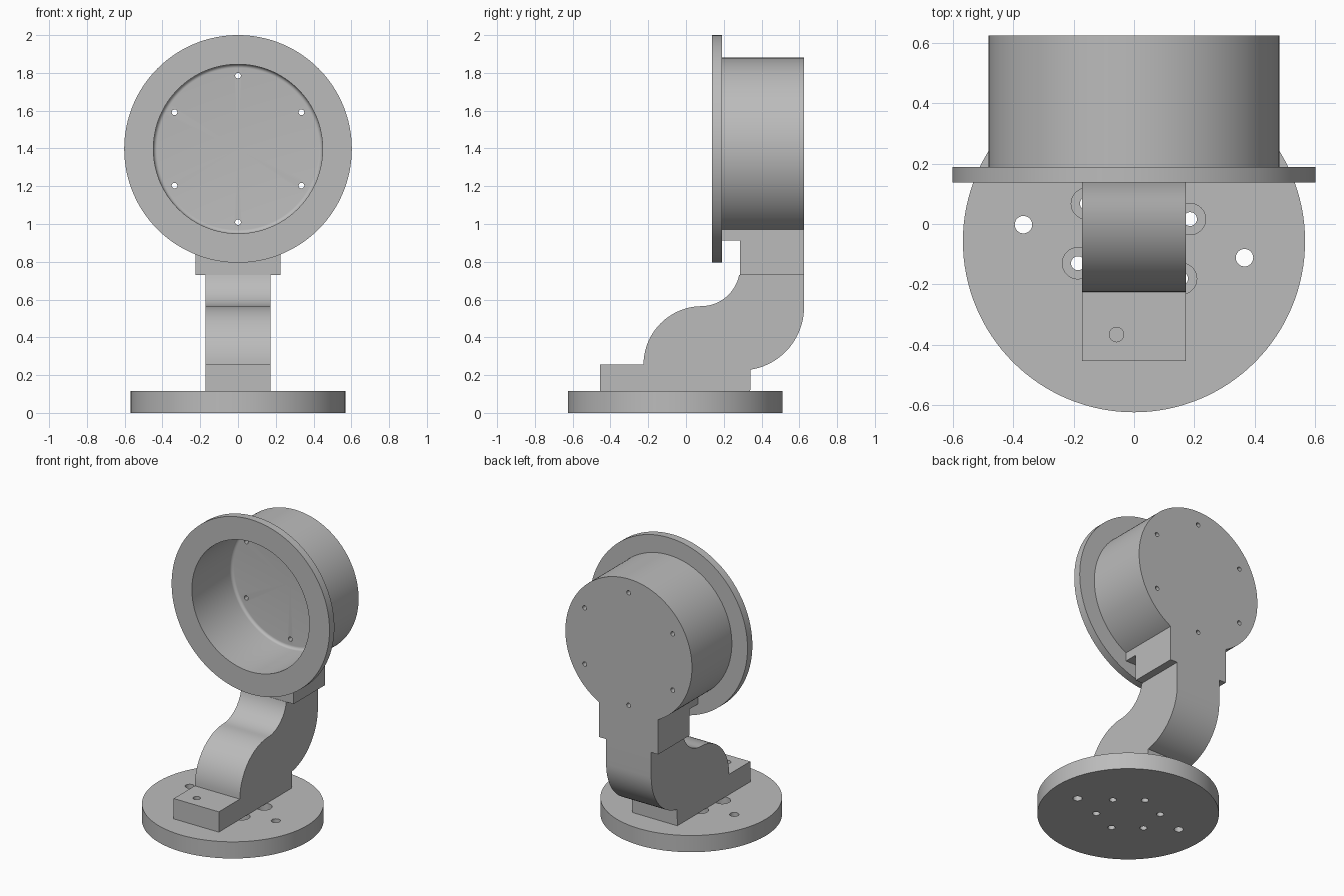
import bpy, bmesh
from math import sin, cos, radians, pi
from mathutils import Matrix, Vector

cube = bpy.data.objects.get("Cube")
if cube:
    bpy.data.objects.remove(cube, do_unlink=True)

grey = bpy.data.materials.new("plain grey")
grey.use_nodes = True
COLOUR = (0.5, 0.5, 0.5, 1)
grey.diffuse_color = COLOUR
grey.node_tree.nodes["Principled BSDF"].inputs["Base Color"].default_value = COLOUR

BASE_Y, BASE_TOP = -0.057, 0.115
HEAD_Z, DRUM_R, BACK_Y = 1.3975, 0.483, 0.625
ARM_W, BRACKET_W = 0.172, 0.225


def make(name, bm):
    """Turn a bmesh into a grey object."""
    bmesh.ops.recalc_face_normals(bm, faces=bm.faces)
    mesh = bpy.data.meshes.new(name)
    bm.to_mesh(mesh)
    bm.free()
    mesh.materials.append(grey)
    ob = bpy.data.objects.new(name, mesh)
    bpy.context.collection.objects.link(ob)
    return ob


def cylinder(name, start, end, radius, segments=32):
    """Cylinder between two points."""
    start, end = Vector(start), Vector(end)
    axis = end - start
    turn = axis.to_track_quat('Z', 'Y').to_matrix().to_4x4()
    bm = bmesh.new()
    bmesh.ops.create_cone(bm, cap_ends=True, segments=segments, radius1=radius,
                          radius2=radius, depth=axis.length,
                          matrix=Matrix.Translation((start + end) / 2) @ turn)
    return make(name, bm)


def slab(name, outline, half_width):
    """Side outline (y, z) extruded across x."""
    bm = bmesh.new()
    face = bm.faces.new([bm.verts.new((-half_width, y, z)) for y, z in outline])
    new = bmesh.ops.extrude_face_region(bm, geom=[face])["geom"]
    bmesh.ops.translate(bm, vec=(2 * half_width, 0, 0),
                        verts=[v for v in new if isinstance(v, bmesh.types.BMVert)])
    return make(name, bm)


def arc(cy, cz, r, a0, a1, steps=20):
    angles = [radians(a0 + (a1 - a0) * i / steps) for i in range(steps + 1)]
    return [(cy + r * cos(a), cz + r * sin(a)) for a in angles]


def cut(target, cutter):
    """Subtract the cutter and discard it."""
    cutter.hide_render = True
    mod = target.modifiers.new("cut", 'BOOLEAN')
    mod.operation, mod.solver, mod.object = 'DIFFERENCE', 'EXACT', cutter
    bpy.context.view_layer.objects.active = target
    bpy.ops.object.modifier_apply(modifier=mod.name)
    bpy.data.objects.remove(cutter, do_unlink=True)


def drill(target, x, y, z0, z1, radius):
    cut(target, cylinder("drill", (x, y, z0), (x, y, z1), radius))


# Round base with a ring of counterbored holes and two plain ones
base = cylinder("base_plate", (0, BASE_Y, 0), (0, BASE_Y, BASE_TOP), 0.568, 128)
for i in range(6):
    a = radians(21.5 + 60 * i)
    x, y = 0.2 * cos(a), BASE_Y + 0.2 * sin(a)
    drill(base, x, y, 0.055, 0.2, 0.052)
    drill(base, x, y, -0.1, 0.2, 0.023)
for angle in (171.5, -8.5):
    a = radians(angle)
    drill(base, 0.371 * cos(a), BASE_Y + 0.371 * sin(a), -0.1, 0.2, 0.029)

# Foot and S-shaped arm in one profile
outline = [(-0.455, BASE_TOP), (-0.455, 0.255)]
outline += arc(0.085, 0.255, 0.31, 180, 90)
outline += arc(0.08, 0.77, 0.205, -88, -11)
outline += [(0.285, 0.73), (BACK_Y, 0.73)]
outline += arc(0.29, 0.56, 0.335, 0, -81)
outline += [(0.34, BASE_TOP)]
arm = slab("curved_arm", outline, ARM_W)
drill(arm, -0.058, -0.367, 0.13, 0.4, 0.024)

# Bracket that cradles the drum
bracket = slab("bracket", [(0.19, 0.912), (0.285, 0.912), (0.285, 0.73),
                           (BACK_Y, 0.73), (BACK_Y, 1.0), (0.19, 1.0)], BRACKET_W)
cut(bracket, cylinder("drum_cutter", (0, 0.1, HEAD_Z), (0, 0.7, HEAD_Z), DRUM_R, 128))

# Flanged cup, lathed around the y axis (radius, y)
profile = [(0, 0.57)] + arc(0.428, 0.55, 0.02, 90, 0, 6)
profile += [(0.448, 0.137), (0.6025, 0.137), (0.6025, 0.19),
            (DRUM_R, 0.19), (DRUM_R, BACK_Y), (0, BACK_Y)]
bm = bmesh.new()
verts = [bm.verts.new((r, y, HEAD_Z)) for r, y in profile]
edges = [bm.edges.new(pair) for pair in zip(verts, verts[1:])]
bmesh.ops.spin(bm, geom=verts + edges, cent=(0, 0, HEAD_Z), axis=(0, 1, 0),
               angle=2 * pi, steps=128)
bmesh.ops.remove_doubles(bm, verts=bm.verts, dist=0.0001)
housing = make("flanged_drum", bm)

# Six screw holes through the back wall
for i in range(6):
    a = radians(30 + 60 * i)
    x, z = 0.388 * cos(a), HEAD_Z + 0.388 * sin(a)
    cut(housing, cylinder("drill", (x, 0.5, z), (x, 0.7, z), 0.015, 24))

# Smooth curves, keep crisp edges
for ob in (base, arm, bracket, housing):
    bpy.ops.object.select_all(action='DESELECT')
    ob.select_set(True)
    bpy.context.view_layer.objects.active = ob
    bpy.ops.object.shade_smooth_by_angle(angle=radians(30))
